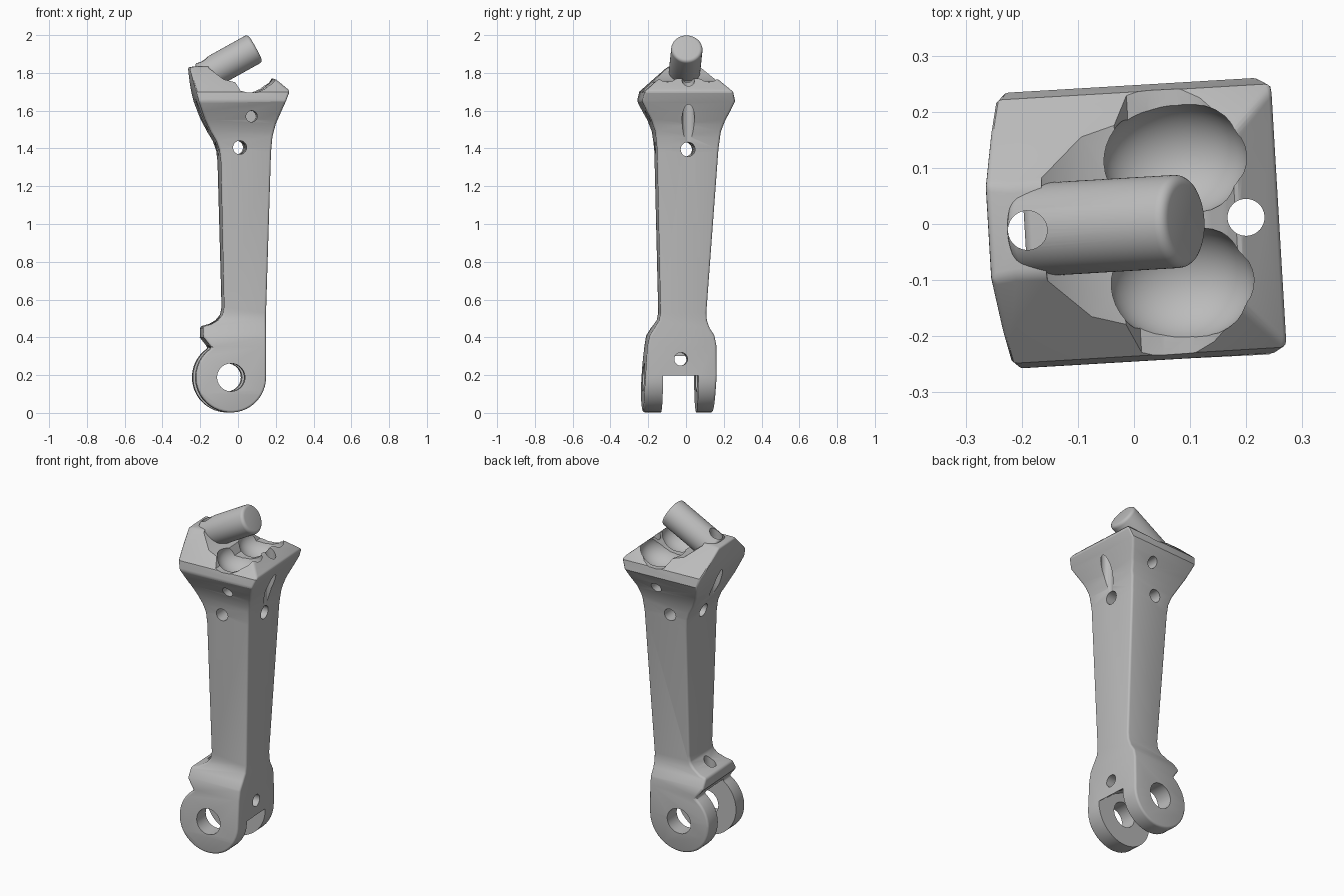
import bpy, bmesh
from math import radians, cos, sin, pi
from mathutils import Matrix, Vector

cube = bpy.data.objects.get("Cube")
if cube:
    bpy.data.objects.remove(cube, do_unlink=True)

grey = bpy.data.materials.new("plain grey")
grey.use_nodes = True
COLOUR = (0.5, 0.5, 0.5, 1)
grey.diffuse_color = COLOUR
grey.node_tree.nodes["Principled BSDF"].inputs["Base Color"].default_value = COLOUR


def finish(name, bm):
    bmesh.ops.recalc_face_normals(bm, faces=bm.faces)
    mesh = bpy.data.meshes.new(name)
    bm.to_mesh(mesh)
    bm.free()
    mesh.materials.append(grey)
    ob = bpy.data.objects.new(name, mesh)
    bpy.context.collection.objects.link(ob)
    return ob


def prism(name, points, axis, lo, hi):
    """Extrude a profile along x (points are y, z) or y (points are x, z)."""
    bm = bmesh.new()
    place = (lambda a, b, d: (d, a, b)) if axis == "x" else (lambda a, b, d: (a, d, b))
    face = bm.faces.new([bm.verts.new(place(a, b, lo)) for a, b in points])
    out = bmesh.ops.extrude_face_region(bm, geom=[face])
    move = Vector(place(0, 0, hi - lo))
    bmesh.ops.translate(bm, vec=move, verts=[g for g in out["geom"] if isinstance(g, bmesh.types.BMVert)])
    return finish(name, bm)


def rod(name, start, end, radius, sides=40):
    start, end = Vector(start), Vector(end)
    line = end - start
    turn = line.to_track_quat("Z", "Y").to_matrix().to_4x4()
    bm = bmesh.new()
    bmesh.ops.create_cone(bm, cap_ends=True, segments=sides, radius1=radius, radius2=radius,
                          depth=line.length, matrix=Matrix.Translation((start + end) / 2) @ turn)
    return finish(name, bm)


def ellipsoid(name, centre, radii):
    bm = bmesh.new()
    bmesh.ops.create_uvsphere(bm, u_segments=40, v_segments=24, radius=1,
                              matrix=Matrix.Translation(centre) @ Matrix.Diagonal((*radii, 1)))
    return finish(name, bm)


def apply(ob, mod):
    bpy.context.view_layer.objects.active = ob
    bpy.ops.object.modifier_apply(modifier=mod.name)


def boolean(ob, tool, operation="DIFFERENCE", keep=False):
    mod = ob.modifiers.new("cut", "BOOLEAN")
    mod.operation, mod.object, mod.solver = operation, tool, "EXACT"
    apply(ob, mod)
    if not keep:
        bpy.data.objects.remove(tool, do_unlink=True)


def bevel(ob, width, segments):
    mod = ob.modifiers.new("round", "BEVEL")
    mod.width, mod.segments = width, segments
    mod.limit_method, mod.angle_limit = "ANGLE", radians(40)
    mod.use_clamp_overlap = False
    apply(ob, mod)


# Leg body: front outline crossed with side outline
EYE = (-0.05, 0.188)
EYE_R = 0.186
left = [(-0.17, 1.84), (-0.262, 1.83), (-0.245, 1.74), (-0.222, 1.65), (-0.19, 1.56), (-0.155, 1.49),
        (-0.125, 1.44), (-0.107, 1.39), (-0.1, 1.33), (-0.082, 0.56), (-0.09, 0.52),
        (-0.115, 0.49), (-0.15, 0.47), (-0.195, 0.458), (-0.195, 0.4)]
arc = [(EYE[0] + EYE_R * cos(t), EYE[1] + EYE_R * sin(t))
       for t in (radians(123) + radians(237) * i / 30 for i in range(31))]
right = [(0.137, 0.4), (0.166, 1.38), (0.173, 1.46), (0.19, 1.53), (0.215, 1.59),
         (0.238, 1.645), (0.262, 1.705), (0.19, 1.768)]
body = prism("leg_body", left + arc + right, "y", -0.4, 0.4)

front_edge = [(-0.08, 1.835), (-0.235, 1.7), (-0.247, 1.65), (-0.222, 1.6), (-0.195, 1.55), (-0.173, 1.49),
              (-0.163, 1.4), (-0.143, 0.53), (-0.15, 0.49), (-0.175, 0.45),
              (-0.2, 0.41), (-0.213, 0.35), (-0.228, 0.1), (-0.226, -0.05)]
back_edge = [(0.142, -0.05), (0.155, 0.2), (0.153, 0.36), (0.143, 0.41), (0.117, 0.45),
             (0.103, 0.49), (0.1, 0.53), (0.163, 1.4), (0.175, 1.49), (0.198, 1.55),
             (0.224, 1.6), (0.247, 1.65), (0.235, 1.7), (0.08, 1.835)]
boolean(body, prism("side_outline", front_edge + back_edge, "x", -0.4, 0.4), "INTERSECT")
bevel(body, 0.012, 3)

# Fork slot between the two eyes, and the eye bore
slot = [(-0.3, 0.49), (-0.15, 0.345), (-0.08, 0.34), (0.02, 0.29), (0.16, 0.18), (0.16, -0.1), (-0.3, -0.1)]
boolean(body, prism("fork_slot", slot, "y", -0.13, 0.057))
boolean(body, rod("eye_bore", (EYE[0], -0.5, EYE[1]), (EYE[0], 0.5, EYE[1]), 0.074))

# Saddle across the head, with two hollow lobes
saddle = [(-0.17, 1.92), (-0.16, 1.825), (-0.085, 1.765), (-0.025, 1.75), (0, 1.705), (0.04, 1.695),
          (0.09, 1.697), (0.13, 1.715), (0.165, 1.745), (0.185, 1.775), (0.2, 1.92)]
boolean(body, prism("saddle_cut", saddle, "y", -0.4, 0.4))
for side in (-1, 1):
    boolean(body, ellipsoid("lobe_cut", (0.08, side * 0.11, 1.735), (0.13, 0.105, 0.1)))

# Pin on the head
pin_end = Vector((0.092, 0, 1.932))
pin_dir = Vector((cos(radians(29)), 0, sin(radians(29))))
pin = rod("head_pin", pin_end - pin_dir * 0.325, pin_end, 0.083, 64)
bevel(pin, 0.018, 4)

# Drilled holes
drills = [((0.2, 0, 1.41), (0.2, 0, 1.95), 0.033),
          ((-0.19, 0, 1.4), (-0.19, 0, 2.1), 0.035),
          ((-0.13, -0.035, 0.25), (-0.13, -0.035, 0.7), 0.033),
          ((0, -0.5, 1.405), (0, 0.5, 1.405), 0.036),
          ((-0.5, 0, 1.395), (0.5, 0, 1.395), 0.038),
          ((0, -0.035, 0.285), (0.4, -0.035, 0.285), 0.035),
          ((0.06, -0.4, 1.57), (0.06, -0.09, 1.57), 0.03),
          ((0.06, 0.09, 1.57), (0.06, 0.4, 1.57), 0.03)]
for start, end, radius in drills:
    tool = rod("drill", start, end, radius, 32)
    boolean(body, tool, keep=True)
    if end[2] > 2:
        boolean(pin, tool, keep=True)
    bpy.data.objects.remove(tool, do_unlink=True)

# Slight twist of the whole leg, and shading
for ob in (body, pin):
    ob.data.transform(Matrix.Rotation(radians(3.4), 4, "Z"))
    bpy.ops.object.select_all(action="DESELECT")
    ob.select_set(True)
    bpy.context.view_layer.objects.active = ob
    bpy.ops.object.shade_smooth_by_angle(angle=radians(32))
